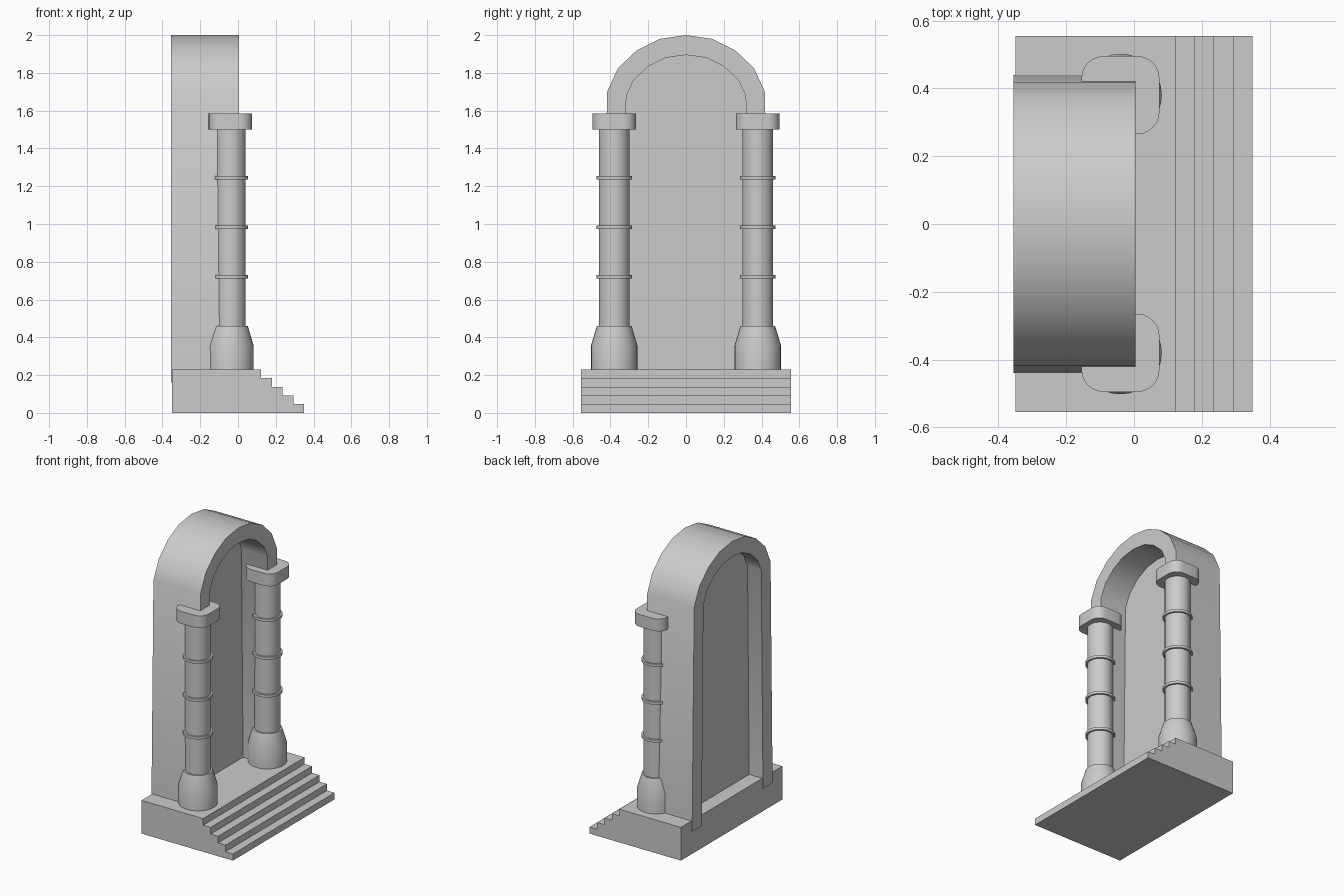
import bpy, bmesh, math

if "Cube" in bpy.data.objects:
    bpy.data.objects.remove(bpy.data.objects["Cube"])

COL_X, COL_Y = -0.04, 0.38   # column centre


def finish(name, bm, angle=30):
    bmesh.ops.recalc_face_normals(bm, faces=bm.faces)
    me = bpy.data.meshes.new(name)
    bm.to_mesh(me)
    bm.free()
    ob = bpy.data.objects.new(name, me)
    bpy.context.collection.objects.link(ob)
    bpy.ops.object.select_all(action='DESELECT')
    ob.select_set(True)
    bpy.context.view_layer.objects.active = ob
    bpy.ops.object.shade_smooth_by_angle(angle=math.radians(angle))
    return ob


def prism(name, pts, offset, angle=30):
    """Extrude a closed 3D outline along offset."""
    bm = bmesh.new()
    face = bm.faces.new([bm.verts.new(p) for p in pts])
    ext = bmesh.ops.extrude_face_region(bm, geom=[face], use_keep_orig=True)
    verts = [g for g in ext['geom'] if isinstance(g, bmesh.types.BMVert)]
    bmesh.ops.translate(bm, verts=verts, vec=offset)
    return finish(name, bm, angle)


def lathe(name, profile, cx, cy, seg=32):
    """Revolve (radius, z) points about a vertical axis, with end caps."""
    bm = bmesh.new()
    rings = [[bm.verts.new((cx + r * math.cos(2 * math.pi * i / seg),
                            cy + r * math.sin(2 * math.pi * i / seg), z))
              for i in range(seg)] for r, z in profile]
    for a, b in zip(rings, rings[1:]):
        for i in range(seg):
            j = (i + 1) % seg
            bm.faces.new((a[i], a[j], b[j], b[i]))
    bm.faces.new(rings[0])
    bm.faces.new(rings[-1])
    return finish(name, bm)


def mirrored(half):
    """Complete a right-half (y, z) curve ending on the centre line."""
    return half + [(-y, z) for y, z in reversed(half[:-1])]


# Stepped plinth
steps, top = 5, 0.23
outline = [(-0.35, 0), (0.35, 0)]
for i in range(steps):
    x = 0.35 - i * 0.057
    z = (i + 1) * top / steps
    outline.append((x, z))
    outline.append((x - 0.057 if i < steps - 1 else -0.35, z))
prism("stepped_base", [(x, -0.555, z) for x, z in outline], (0, 1.11, 0))

# Arch frame
outer = mirrored([(0.44, 0.16), (0.418, 1.70), (0.36, 1.825),
                  (0.26, 1.92), (0.14, 1.98), (0, 2.0)])
inner = mirrored([(0.335, 0.16), (0.316, 1.68), (0.275, 1.765),
                  (0.198, 1.835), (0.108, 1.88), (0, 1.895)])
prism("arch_frame", [(-0.355, y, z) for y, z in outer + inner[::-1]], (0.36, 0, 0))

# Door panel recessed inside the arch
prism("door_panel", [(-0.25, y, z) for y, z in inner], (0.055, 0, 0))

# Columns on both sides
for side, s in (("left", -1), ("right", 1)):
    cy = s * COL_Y
    lathe(f"column_foot_{side}",
          [(0.122, 0.22), (0.122, 0.36), (0.092, 0.46)], COL_X, cy)
    lathe(f"column_shaft_{side}", [(0.081, 0.45), (0.081, 1.51)], COL_X, cy)
    for i in range(3):
        z = 0.72 + i * 0.262
        lathe(f"column_ring_{side}_{i + 1}",
              [(0.094, z - 0.009), (0.094, z + 0.009)], COL_X, cy)
    # Rounded square capital
    h, r, pts = 0.115, 0.065, []
    for k in range(4):
        a0 = k * math.pi / 2
        mx, my = math.cos(a0 + math.pi / 4), math.sin(a0 + math.pi / 4)
        for j in range(7):
            a = a0 + j * math.pi / 12
            pts.append((COL_X + math.copysign(h - r, mx) + r * math.cos(a),
                        cy + math.copysign(h - r, my) + r * math.sin(a), 1.50))
    prism(f"capital_{side}", pts, (0, 0, 0.085))
